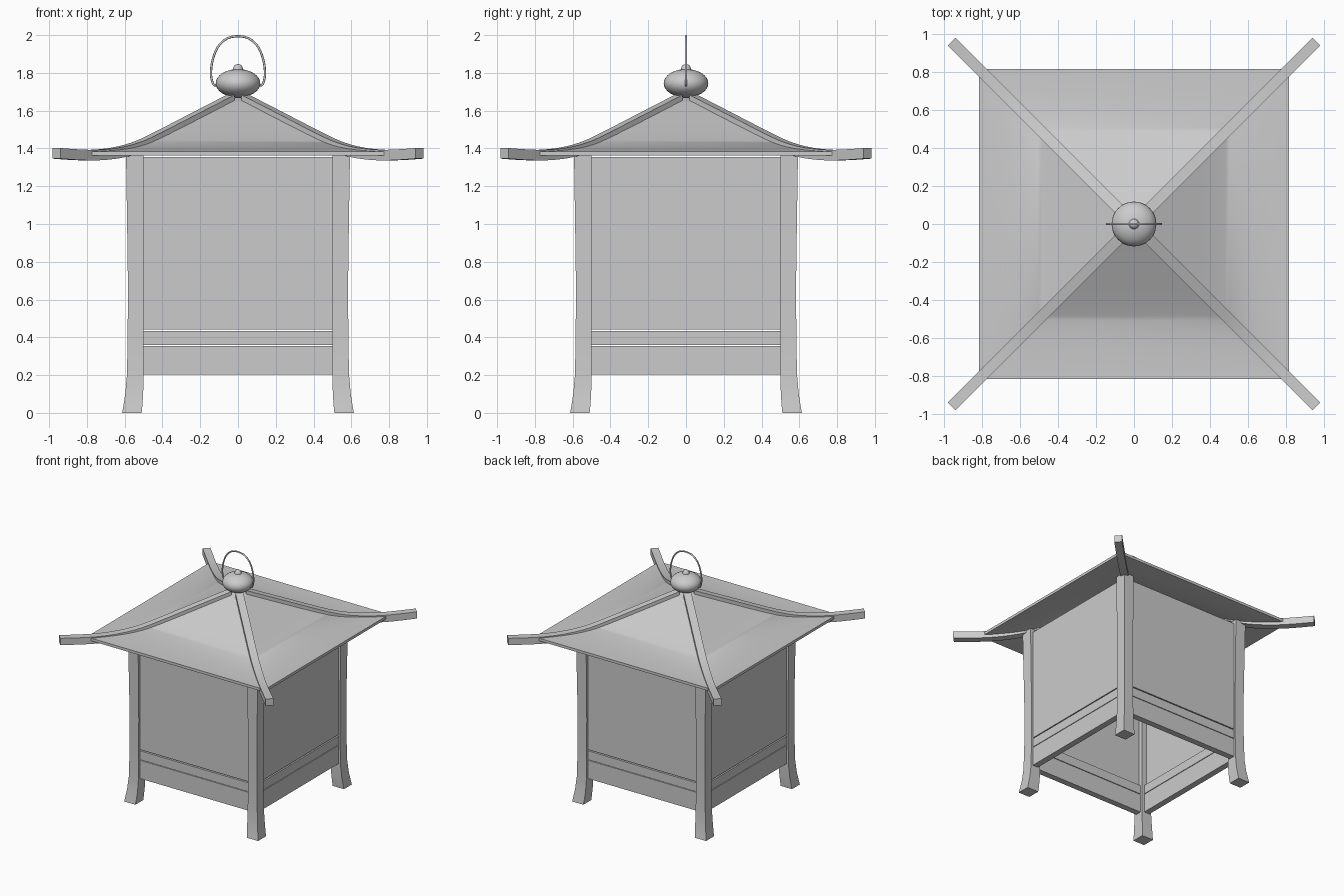
import bpy, bmesh, math
from mathutils import Vector

if "Cube" in bpy.data.objects:
    bpy.data.objects.remove(bpy.data.objects["Cube"])


def finish(name, bm, smooth=None):
    bmesh.ops.recalc_face_normals(bm, faces=bm.faces)
    me = bpy.data.meshes.new(name)
    bm.to_mesh(me)
    bm.free()
    ob = bpy.data.objects.new(name, me)
    bpy.context.collection.objects.link(ob)
    if smooth:
        bpy.ops.object.select_all(action='DESELECT')
        ob.select_set(True)
        bpy.context.view_layer.objects.active = ob
        bpy.ops.object.shade_smooth_by_angle(angle=math.radians(smooth))
    return ob


def loft(name, rings, smooth=None, cap=True):
    """Bridge a list of equal-sized rings into a tube."""
    bm = bmesh.new()
    rows = [[bm.verts.new(p) for p in r] for r in rings]
    n = len(rows[0])
    for a, b in zip(rows, rows[1:]):
        for i in range(n):
            j = (i + 1) % n
            bm.faces.new((a[i], a[j], b[j], b[i]))
    if cap:
        bm.faces.new(rows[0])
        bm.faces.new(rows[-1])
    return finish(name, bm, smooth)


def square(lo, hi, z, sx=1, sy=1):
    return [(sx * x, sy * y, z) for x, y in ((lo, lo), (hi, lo), (hi, hi), (lo, hi))]


def spin(name, profile, n=32):
    return loft(name, [[(r * math.cos(2 * math.pi * i / n), r * math.sin(2 * math.pi * i / n), z)
                        for i in range(n)] for r, z in profile], 40)


# Samples a smooth curve through a few profile points (Catmull-Rom)
def curve_points(pts, steps=4):
    v = [Vector(p) for p in pts]
    v = [2 * v[0] - v[1]] + v + [2 * v[-1] - v[-2]]
    out = []
    for a, b, c, d in zip(v, v[1:], v[2:], v[3:]):
        for k in range(steps):
            t = k / steps
            out.append(0.5 * (2 * b + (c - a) * t + (2 * a - 5 * b + 4 * c - d) * t * t
                              + (3 * b - a - 3 * c + d) * t ** 3))
    return out + [v[-2]]


# Corner posts with flared feet, and curved roof ridges above them
post = [(0, .51, .613), (.03, .507, .608), (.1, .502, .597), (.2, .5, .588), (.4, .5, .584),
        (.7, .5, .583), (1.0, .5, .587), (1.38, .5, .593)]
ridge = curve_points([(.04, 1.683), (.25, 1.575), (.45, 1.472), (.55, 1.429),
                      (.65, 1.404), (.76, 1.393), (.86, 1.395), (.96, 1.402)])
for sx, sy in ((1, 1), (-1, 1), (-1, -1), (1, -1)):
    loft("corner_post", [square(lo, hi, z, sx, sy) for z, lo, hi in post], 30)
    rings = []
    for r, z in ridge:
        o = .021
        rings.append([(sx * (r + o), sy * (r - o), z), (sx * (r - o), sy * (r + o), z),
                      (sx * (r - o), sy * (r + o), z - .056), (sx * (r + o), sy * (r - o), z - .056)])
    loft("roof_ridge", rings, 30)

# Wall panel, rail and apron on each side
for k in range(4):
    for name, z0, z1, near, far in (("wall_panel", .442, 1.355, .568, .54),
                                    ("rail", .36, .433, .57, .52),
                                    ("apron", .203, .355, .57, .52)):
        w = .505
        ob = loft(name, [[(-w, -near, z), (w, -near, z), (w, -far, z), (-w, -far, z)]
                         for z in (z0, z1)])
        ob.rotation_euler.z = k * math.pi / 2

# Concave square roof shell
top = curve_points([(.03, 1.67), (.25, 1.556), (.45, 1.455), (.55, 1.415),
                    (.65, 1.395), (.75, 1.386), (.815, 1.384)])
shell = [(r, z) for r, z in top] + [(r, z - .022) for r, z in reversed(top)]
loft("roof", [square(-r, r, z) for r, z in shell], 30)

# Flattened knob with a small finial
N = 16
spin("knob", [(max(.001, .118 * math.sin(math.pi * i / N)), 1.745 - .075 * math.cos(math.pi * i / N))
              for i in range(N + 1)])
spin("finial", [(.03, 1.805), (.026, 1.822), (.022, 1.836), (.013, 1.844), (.001, 1.846)], 16)

# Wire carrying loop
half = [(.112, 1.735), (.128, 1.737), (.138, 1.76), (.143, 1.80), (.135, 1.865),
        (.108, 1.935), (.06, 1.981)]
path = curve_points(half + [(0, 1.994)] + [(-x, z) for x, z in reversed(half)])
rings = []
for i, p in enumerate(path):
    t = (path[min(i + 1, len(path) - 1)] - path[max(i - 1, 0)]).normalized()
    rings.append([(p.x - t.y * .006 * math.cos(a), .006 * math.sin(a), p.y + t.x * .006 * math.cos(a))
                  for a in (2 * math.pi * j / 8 for j in range(8))])
loft("carry_loop", rings, 60)
